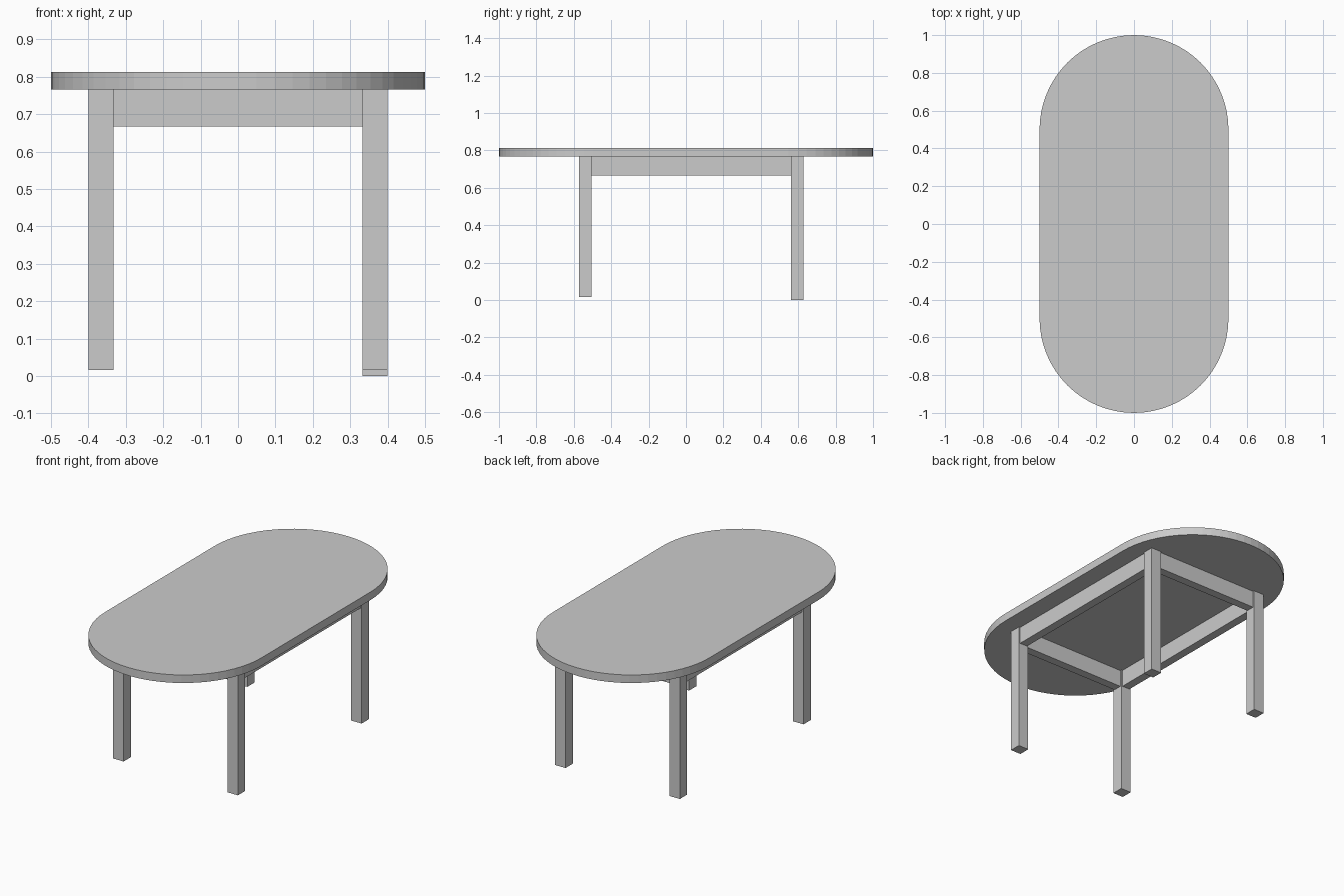
import bpy, bmesh
from math import sin, cos, pi

if "Cube" in bpy.data.objects:
    bpy.data.objects.remove(bpy.data.objects["Cube"])

LEG = 0.0667          # leg thickness
LEG_X = 0.3667        # leg centre in x
Y_MID, LEG_Y = 0.0278, 0.5667   # frame sits slightly towards the back
TOP_Z, UNDER_Z = 0.8133, 0.7667
APRON_T, APRON_Z = 0.05, 0.6667


def finish(name, bm):
    bmesh.ops.recalc_face_normals(bm, faces=bm.faces)
    mesh = bpy.data.meshes.new(name)
    bm.to_mesh(mesh)
    bm.free()
    obj = bpy.data.objects.new(name, mesh)
    bpy.context.collection.objects.link(obj)
    return obj


def box(name, x, y, z0, z1, sx, sy):
    bm = bmesh.new()
    bmesh.ops.create_cube(bm, size=1)
    for v in bm.verts:
        v.co = (x + v.co.x * sx, y + v.co.y * sy, z0 + (v.co.z + 0.5) * (z1 - z0))
    return finish(name, bm)


# Tabletop: two half circles joined by straight sides
N = 32
bm = bmesh.new()
ring = []
for start, cy in ((0, 0.5), (pi, -0.5)):
    for i in range(N + 1):
        a = start + pi * i / N
        ring.append(bm.verts.new((0.5 * cos(a), cy + 0.5 * sin(a), UNDER_Z)))
face = bm.faces.new(ring)
ext = bmesh.ops.extrude_face_region(bm, geom=[face], use_keep_orig=True)
for g in ext["geom"]:
    if isinstance(g, bmesh.types.BMVert):
        g.co.z = TOP_Z
finish("tabletop", bm)

# Legs: the back right one reaches slightly lower
for sy, depth in ((-1, "front"), (1, "back")):
    for sx, side in ((-1, "left"), (1, "right")):
        bottom = 0.0 if (sx, sy) == (1, 1) else 0.0167
        box(f"{depth}_{side}_leg", sx * LEG_X, Y_MID + sy * LEG_Y,
            bottom, UNDER_Z, LEG, LEG)

# Aprons between the legs
for s, depth, side in ((-1, "front", "left"), (1, "back", "right")):
    box(f"{depth}_apron", 0, Y_MID + s * LEG_Y, APRON_Z, UNDER_Z,
        2 * LEG_X - LEG, APRON_T)
    box(f"{side}_apron", s * LEG_X, Y_MID, APRON_Z, UNDER_Z,
        APRON_T, 2 * LEG_Y - LEG)
